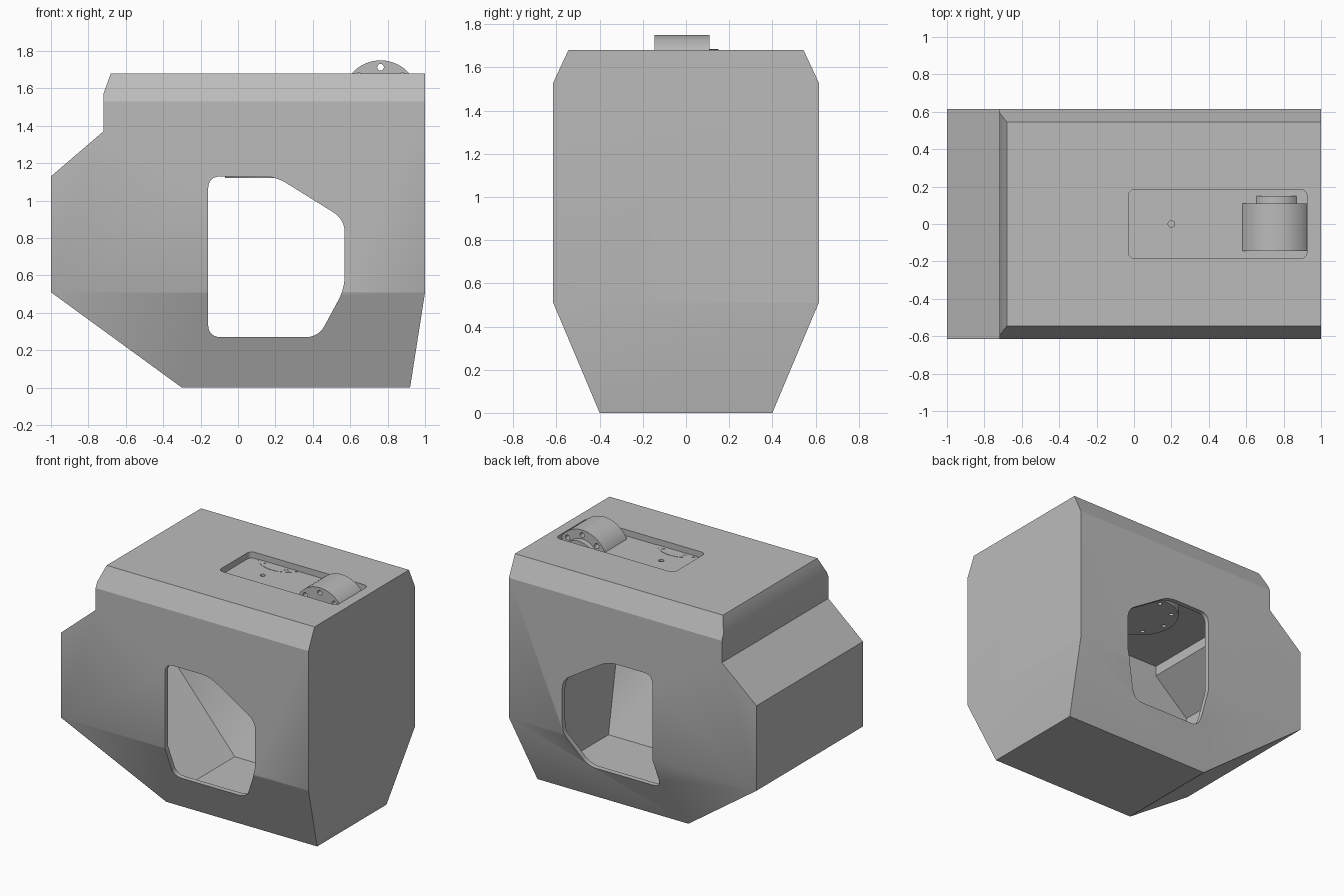
import bpy, bmesh, math
from mathutils import Vector, Matrix

if "Cube" in bpy.data.objects:
    bpy.data.objects.remove(bpy.data.objects["Cube"], do_unlink=True)

grey = bpy.data.materials.new("plain grey")
grey.use_nodes = True
grey.diffuse_color = (0.5, 0.5, 0.5, 1)
bsdf = next(n for n in grey.node_tree.nodes if n.type == 'BSDF_PRINCIPLED')
bsdf.inputs["Base Color"].default_value = (0.5, 0.5, 0.5, 1)


def finish(bm, name):
    bmesh.ops.recalc_face_normals(bm, faces=bm.faces)
    me = bpy.data.meshes.new(name)
    bm.to_mesh(me)
    bm.free()
    me.materials.append(grey)
    ob = bpy.data.objects.new(name, me)
    bpy.context.scene.collection.objects.link(ob)
    return ob


def prism(bm, profile, axis, lo, hi):
    """Extrude a 2D profile along y or z."""
    def place(p, h):
        return (p[0], h, p[1]) if axis == 'y' else (p[0], p[1], h)
    face = bm.faces.new([bm.verts.new(place(p, lo)) for p in profile])
    out = bmesh.ops.extrude_face_region(bm, geom=[face])
    move = Vector(place((0, 0), hi - lo))
    bmesh.ops.translate(bm, vec=move,
                        verts=[v for v in out['geom'] if isinstance(v, bmesh.types.BMVert)])


def circle(cx, cy, r, n=48):
    return [(cx + r * math.cos(2 * math.pi * i / n), cy + r * math.sin(2 * math.pi * i / n))
            for i in range(n)]


def rounded(points, r, steps=6):
    """Round every corner of a polygon."""
    pts, out = [Vector(p) for p in points], []
    for i, p in enumerate(pts):
        a = p + (pts[i - 1] - p).normalized() * r
        b = p + (pts[(i + 1) % len(pts)] - p).normalized() * r
        for s in range(steps + 1):
            t = s / steps
            out.append(tuple(a * (1 - t) ** 2 + p * 2 * t * (1 - t) + b * t * t))
    return out


def body_solid(name, profile, inset):
    """Side profile extruded across, then bevelled by the slanted flank planes."""
    bm = bmesh.new()
    prism(bm, profile, 'y', inset - 0.615, 0.615 - inset)
    for side in (-1, 1):
        for y0, z0, y1, z1 in ((0.4, 0, 0.615, 0.51), (0.615, 1.53, 0.545, 1.68)):
            n = Vector((0, side * (z1 - z0), y0 - y1)).normalized()
            cut = bmesh.ops.bisect_plane(bm, geom=bm.verts[:] + bm.edges[:] + bm.faces[:],
                                         plane_co=Vector((0, side * y0, z0)) - n * inset,
                                         plane_no=n, clear_outer=True)
            edges = [e for e in cut['geom_cut'] if isinstance(e, bmesh.types.BMEdge)]
            bmesh.ops.holes_fill(bm, edges=edges, sides=0)
    return finish(bm, name)


def subtract(ob, cutters):
    """Cut the shapes out of the object and discard the cutters."""
    for c in cutters:
        mod = ob.modifiers.new("cut", 'BOOLEAN')
        mod.operation, mod.solver, mod.object = 'DIFFERENCE', 'EXACT', c
        c.hide_render = True
    dg = bpy.context.evaluated_depsgraph_get()
    me = bpy.data.meshes.new_from_object(ob.evaluated_get(dg))
    ob.modifiers.clear()
    ob.data = me
    for c in cutters:
        bpy.data.objects.remove(c, do_unlink=True)


def cutter(*shapes):
    bm = bmesh.new()
    for s in shapes:
        prism(bm, *s)
    return finish(bm, "cutter")


def smooth(ob):
    bpy.ops.object.select_all(action='DESELECT')
    ob.select_set(True)
    bpy.context.view_layer.objects.active = ob
    bpy.ops.object.shade_smooth_by_angle(angle=math.radians(25))


TOP, FLOOR, CEILING = 1.68, 1.635, 1.43
MX, MY, WX, WZ = 0.2, 0.3, 0.762, 1.547

# Hollow housing with a window through both flanks and a shallow roof pocket
housing = body_solid("housing", [
    (-1, 0.51), (-0.3, 0), (0.92, 0), (1, 0.51), (1, TOP),
    (-0.68, TOP), (-0.72, 1.57), (-0.72, 1.37), (-1, 1.13)], 0)
cavity = body_solid("cavity", [
    (-0.965, 0.53), (-0.29, 0.035), (0.89, 0.035), (0.965, 0.51), (0.965, CEILING),
    (-0.685, CEILING), (-0.685, 1.355), (-0.965, 1.115)], 0.035)
window = cutter((rounded([(-0.16, 0.27), (0.43, 0.27), (0.57, 0.53), (0.57, 0.9),
                          (0.2, 1.13), (-0.16, 1.13)], 0.07), 'y', -1, 1))
pocket = cutter((rounded([(-0.03, -0.185), (0.925, -0.185), (0.925, 0.185),
                          (-0.03, 0.185)], 0.04), 'z', FLOOR, 2))
screw_spots = [(MX + dx, s * 0.15) for dx in (-0.085, 0.085) for s in (-1, 1)]
center_hole = cutter((circle(MX, 0, 0.018, 16), 'z', FLOOR - 0.03, 2))
subtract(housing, [cavity, window, pocket, center_hole])
smooth(housing)

# Two drum motors hanging from the ceiling, with bosses flush in the pocket floor
for s, side in ((-1, "front"), (1, "back")):
    bm = bmesh.new()
    prism(bm, circle(MX, s * MY, 0.27), 'z', 1.12, CEILING + 0.02)
    motor = finish(bm, side + "_drum_motor")
    bolts = [(x, y) for x, y in circle(MX, s * MY, 0.22, 8)]
    subtract(motor, [cutter(*[(circle(x, y, 0.016, 12), 'z', 1, 1.16) for x, y in bolts])])
    smooth(motor)

    bm = bmesh.new()
    prism(bm, circle(MX, s * MY, 0.2), 'z', CEILING + 0.03, FLOOR + 0.002)
    boss = finish(bm, side + "_motor_boss")
    subtract(boss, [cutter(*[(circle(x, y, 0.014, 12), 'z', FLOOR - 0.03, 2)
                             for x, y in screw_spots if y * s > 0])])
    smooth(boss)

# Roof wheel with a ring of through holes
bm = bmesh.new()
prism(bm, circle(WX, WZ, 0.203, 64), 'y', -0.145, 0.11)
wheel = finish(bm, "roof_wheel")
subtract(wheel, [cutter(*[(circle(x, z, 0.018, 16), 'y', -0.5, 0.5)
                          for x, z in circle(WX, WZ, 0.166, 8)])])
smooth(wheel)

# Hub cap on the back of the wheel
bm = bmesh.new()
prism(bm, circle(WX, WZ, 0.138), 'y', 0.1, 0.15)
smooth(finish(bm, "wheel_hub"))
